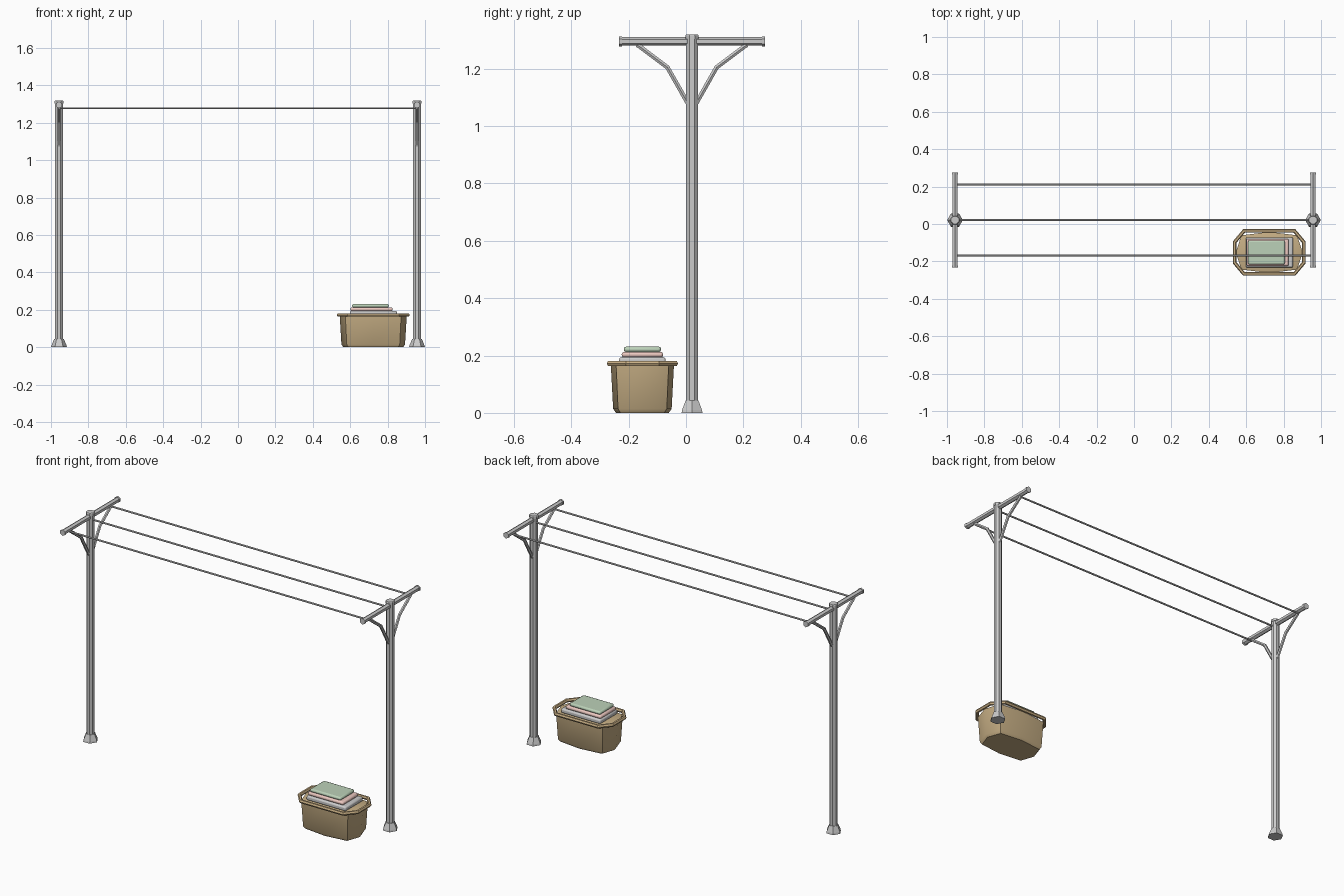
import bpy, bmesh
from math import sin, cos, pi, radians, copysign

if "Cube" in bpy.data.objects:
    bpy.data.objects.remove(bpy.data.objects["Cube"])


def material(name, rgb):
    m = bpy.data.materials.new(name)
    m.diffuse_color = (*rgb, 1)
    m.use_nodes = True
    m.node_tree.nodes["Principled BSDF"].inputs["Base Color"].default_value = m.diffuse_color
    return m


def add_mesh(name, bm, mat=None):
    bmesh.ops.recalc_face_normals(bm, faces=bm.faces[:])
    me = bpy.data.meshes.new(name)
    bm.to_mesh(me)
    bm.free()
    if mat:
        me.materials.append(mat)
    ob = bpy.data.objects.new(name, me)
    bpy.context.collection.objects.link(ob)
    return ob


def smooth(ob, angle):
    bpy.ops.object.select_all(action='DESELECT')
    bpy.context.view_layer.objects.active = ob
    ob.select_set(True)
    bpy.ops.object.shade_smooth_by_angle(angle=radians(angle))


def loft(name, rings, mat=None):
    """Skin a list of equal-length point rings and cap both ends."""
    bm = bmesh.new()
    loops = [[bm.verts.new(p) for p in ring] for ring in rings]
    n = len(loops[0])
    for a, b in zip(loops, loops[1:]):
        for i in range(n):
            j = (i + 1) % n
            bm.faces.new((a[i], a[j], b[j], b[i]))
    bm.faces.new(loops[0])
    bm.faces.new(loops[-1])
    return add_mesh(name, bm, mat)


def turned(name, profile, origin, axis='z', sides=6, start=0.0):
    """Low-poly turned part: profile of (radius, distance along axis)."""
    ox, oy, oz = origin
    rings = []
    for r, t in profile:
        ring = []
        for i in range(sides):
            a = start + 2 * pi * i / sides
            u, v = r * cos(a), r * sin(a)
            p = {'x': (t, u, v), 'y': (u, t, v), 'z': (u, v, t)}[axis]
            ring.append((ox + p[0], oy + p[1], oz + p[2]))
        rings.append(ring)
    return loft(name, rings)


def tube(name, points, radius, cyclic=False, mat=None):
    cu = bpy.data.curves.new(name, 'CURVE')
    cu.dimensions = '3D'
    cu.bevel_depth = radius
    cu.bevel_resolution = 1
    cu.use_fill_caps = True
    sp = cu.splines.new('POLY')
    sp.points.add(len(points) - 1)
    for q, p in zip(sp.points, points):
        q.co = (*p, 1)
    sp.use_cyclic_u = cyclic
    sp.use_smooth = False
    if mat:
        cu.materials.append(mat)
    ob = bpy.data.objects.new(name, cu)
    bpy.context.collection.objects.link(ob)


PX, PY, BAR_Z = 0.957, 0.021, 1.295

# Two T-shaped posts
for side, x in (("left", -PX), ("right", PX)):
    turned(side + "_post", [(0.022, 0.02), (0.022, 1.31)], (x, PY, 0),
           sides=8, start=pi / 8)
    turned(side + "_post_cap", [(0.025, 1.304), (0.025, 1.316), (0.022, 1.32)],
           (x, PY, 0), sides=8, start=pi / 8)
    turned(side + "_post_foot", [(0.042, 0), (0.04, 0.01), (0.026, 0.043)], (x, PY, 0))
    turned(side + "_crossbar", [(0.015, -0.25), (0.015, 0.25)], (x, PY, BAR_Z),
           'y', start=pi / 2)
    for s, end in ((-1, "front"), (1, "back")):
        turned(f"{side}_{end}_bar_cap", [(0.018, s * 0.244), (0.018, s * 0.254)],
               (x, PY, BAR_Z), 'y', start=pi / 2)
        # Bent brace under the crossbar
        tube(f"{side}_{end}_brace",
             [(x, PY + s * 0.008, 1.068), (x, PY + s * 0.086, 1.205),
              (x, PY + s * 0.19, 1.283)], 0.009)

# Three clothes lines
for i, dy in enumerate((-0.19, 0, 0.19)):
    turned(f"clothes_line_{i + 1}", [(0.005, -PX), (0.005, PX)],
           (0, PY + dy, 1.278), 'x')

# Laundry basket
wicker = material("wicker", (0.56, 0.42, 0.23))
rim_mat = material("wicker_rim", (0.6, 0.44, 0.24))
CX, CY = 0.723, -0.152


def basket_ring(hx, hy, z):
    """Eight-sided squared-off oval."""
    pts = []
    for i in range(8):
        c, s = cos(i * pi / 4), sin(i * pi / 4)
        f = lambda v: copysign(abs(v) ** 0.53, v) if abs(v) > 1e-6 else 0
        pts.append((CX + hx * f(c), CY + hy * f(s), z))
    return pts


body = loft("basket_body", [basket_ring(0.16, 0.092, 0), basket_ring(0.17, 0.102, 0.014),
                            basket_ring(0.179, 0.11, 0.166), basket_ring(0.168, 0.1, 0.17)],
            wicker)
smooth(body, 40)
tube("basket_rim", [(CX + x, CY + y, 0.172) for x, y in (
    (0.185, -0.055), (0.185, 0.055), (0.135, 0.115), (-0.135, 0.115),
    (-0.185, 0.055), (-0.185, -0.055), (-0.135, -0.115), (0.135, -0.115))],
    0.0105, True, rim_mat)

# Folded laundry: centre x, half width, half depth, bottom, top
for name, rgb, x, hx, hy, z0, z1 in (
        ("white_cloth", (0.88, 0.88, 0.9), 0.724, 0.126, 0.081, 0.168, 0.194),
        ("pink_cloth", (0.84, 0.58, 0.53), 0.714, 0.113, 0.072, 0.193, 0.213),
        ("green_cloth", (0.5, 0.64, 0.48), 0.708, 0.098, 0.065, 0.212, 0.231)):
    bm = bmesh.new()
    bmesh.ops.create_cube(bm, size=1)
    bmesh.ops.scale(bm, vec=(2 * hx, 2 * hy, z1 - z0), verts=bm.verts[:])
    bmesh.ops.translate(bm, vec=(x, CY, (z0 + z1) / 2), verts=bm.verts[:])
    ob = add_mesh(name, bm, material(name, rgb))
    smooth(ob, 50)
    bev = ob.modifiers.new("soft_edges", 'BEVEL')
    bev.width = 0.008
    bev.segments = 2
